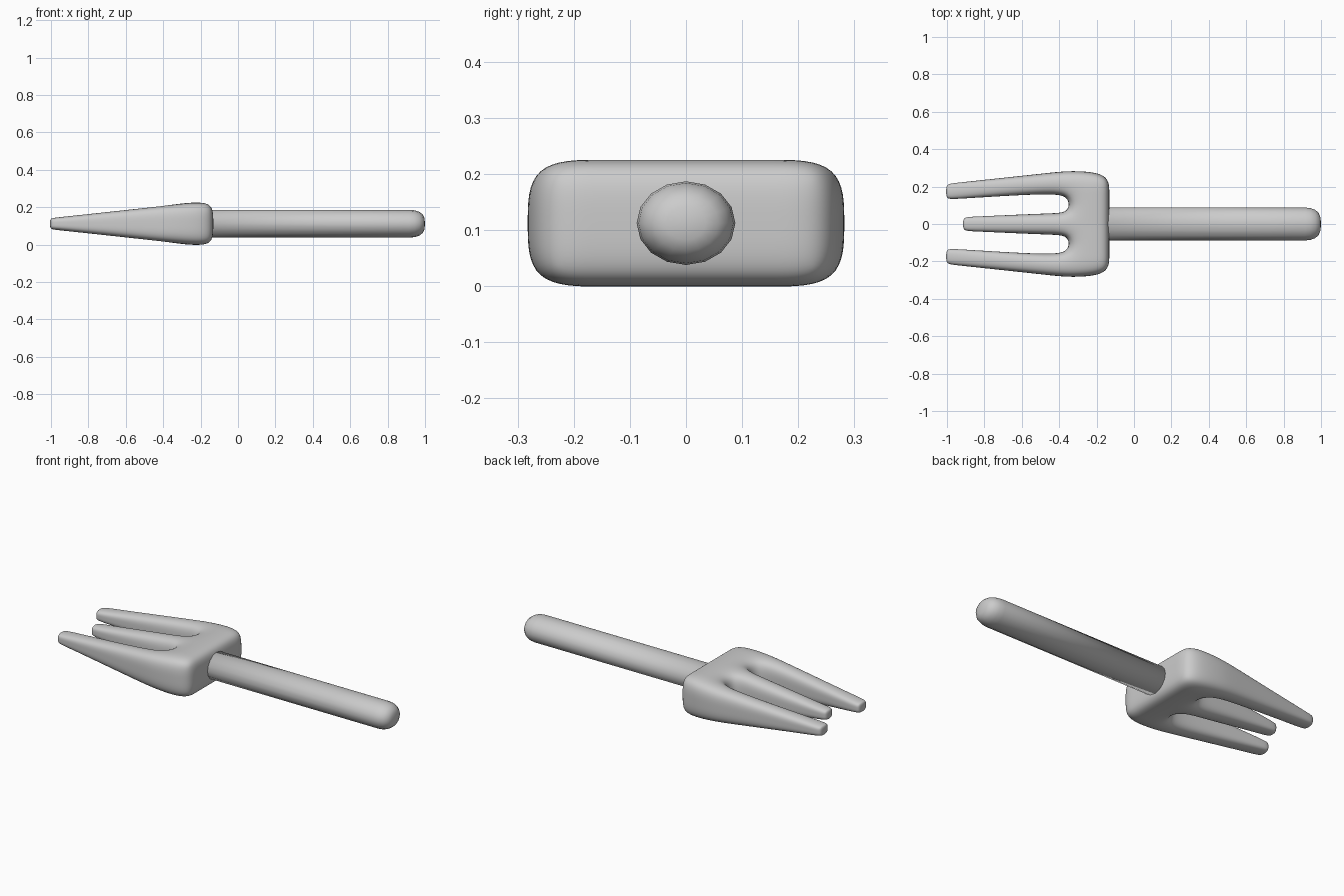
import bpy, bmesh, math

if "Cube" in bpy.data.objects:
    bpy.data.objects.remove(bpy.data.objects["Cube"])

ZC = 0.112  # height of the centre line


def finish(bm, name):
    bmesh.ops.recalc_face_normals(bm, faces=bm.faces)
    me = bpy.data.meshes.new(name)
    bm.to_mesh(me)
    bm.free()
    for p in me.polygons:
        p.use_smooth = True
    ob = bpy.data.objects.new(name, me)
    bpy.context.collection.objects.link(ob)
    return ob


# Fork head cage: outer x, middle-tine x, half height, y lines (mid, inner, outer)
rows = [
    (-0.132, -0.132, 0.098, (0.070, 0.160, 0.240)),
    (-0.195, -0.195, 0.118, (0.060, 0.150, 0.278)),
    (-0.345, -0.345, 0.106, (0.058, 0.150, 0.285)),
    (-0.450, -0.450, 0.093, (0.058, 0.166, 0.274)),
    (-0.975, -0.880, 0.034, (0.038, 0.132, 0.217)),
    (-1.006, -0.916, 0.031, (0.037, 0.132, 0.215)),
]
bm = bmesh.new()
verts = {}


def vert(i, j, k):
    if (i, j, k) not in verts:
        xo, xm, h, ys = rows[i]
        side = -1 if j < 3 else 1
        line = 2 - j if j < 3 else j - 3
        x = xm if line == 0 else xo
        verts[i, j, k] = bm.verts.new((x, side * ys[line], ZC + h * k))
    return verts[i, j, k]


# Palm fills all five strips, tines continue on strips 0, 2 and 4
cells = {(i, j) for i in range(5) for j in range(5) if i < 2 or j % 2 == 0}
for i, j in cells:
    corners = [(i, j), (i + 1, j), (i + 1, j + 1), (i, j + 1)]
    for k in (-1, 1):
        bm.faces.new([vert(a, b, k) for a, b in corners])
    neighbours = [(i, j - 1), (i + 1, j), (i, j + 1), (i - 1, j)]
    for n, nb in enumerate(neighbours):
        if nb not in cells:
            p, q = corners[n], corners[(n + 1) % 4]
            for k in (-1, 0):
                bm.faces.new([vert(*p, k), vert(*q, k),
                              vert(*q, k + 1), vert(*p, k + 1)])
head = finish(bm, "fork_head")
sub = head.modifiers.new("smooth", 'SUBSURF')
sub.levels = sub.render_levels = 3

# Handle: oval shaft with a domed end
profile = [(-0.2, 1), (0.915, 1), (0.945, 0.96), (0.97, 0.85),
           (0.988, 0.66), (0.997, 0.4)]
N = 16
bm = bmesh.new()
rings = [[bm.verts.new((x, 0.088 * r * math.cos(2 * math.pi * s / N),
                        ZC + 0.0745 * r * math.sin(2 * math.pi * s / N)))
          for s in range(N)] for x, r in profile]
for a, b in zip(rings, rings[1:]):
    for s in range(N):
        t = (s + 1) % N
        bm.faces.new((a[s], a[t], b[t], b[s]))
tip = bm.verts.new((1, 0, ZC))
for s in range(N):
    bm.faces.new((rings[-1][s], rings[-1][(s + 1) % N], tip))
bm.faces.new(rings[0])
finish(bm, "handle")
